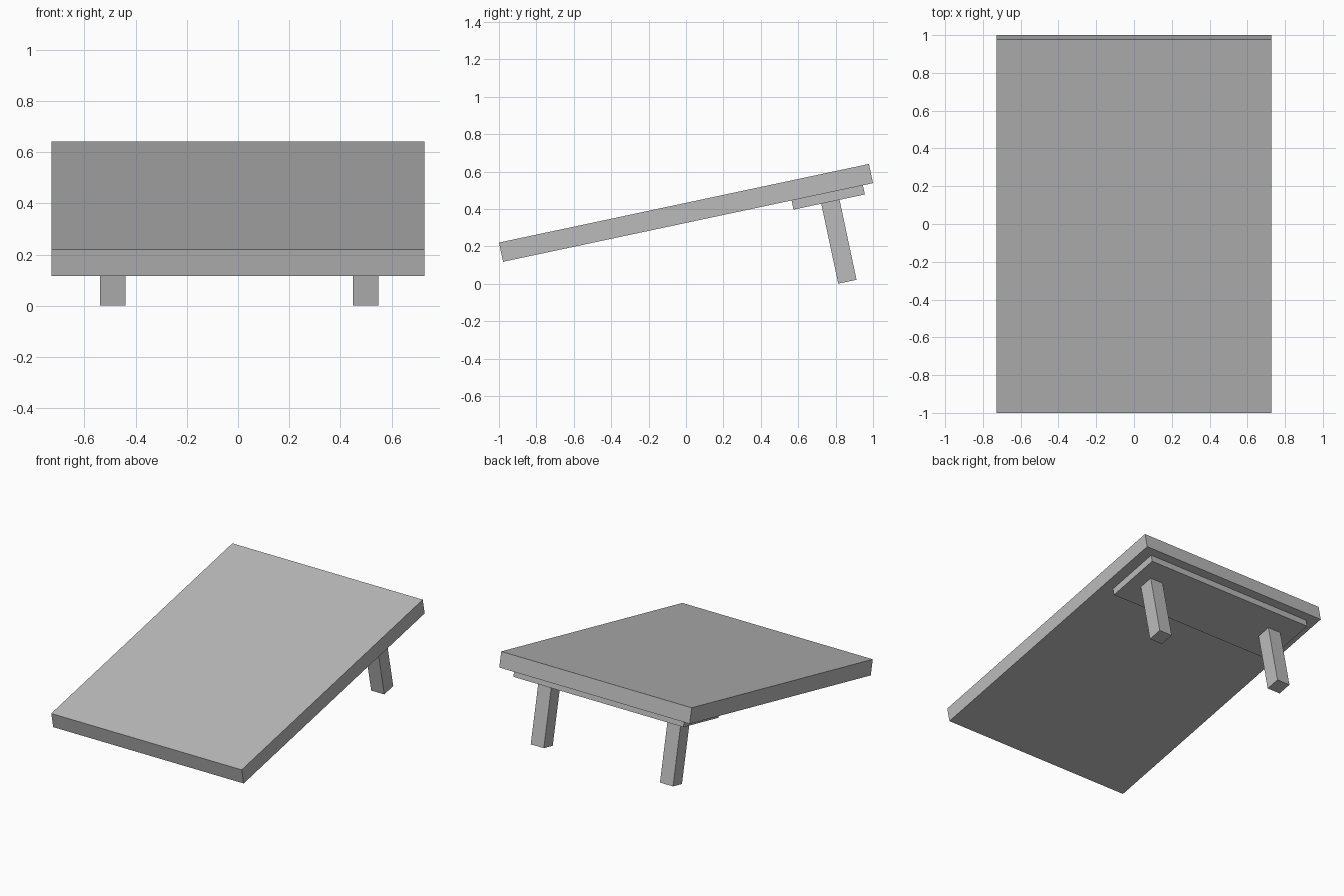
import bpy
from math import radians
from mathutils import Matrix

cube = bpy.data.objects.get("Cube")
if cube:
    bpy.data.objects.remove(cube, do_unlink=True)

GREY = (0.5, 0.5, 0.5, 1)
grey = bpy.data.materials.new("plain grey")
grey.use_nodes = True
grey.diffuse_color = GREY
grey.node_tree.nodes["Principled BSDF"].inputs["Base Color"].default_value = GREY

# Everything is laid out square to the board, then tilted about its centre
TILT = Matrix.Translation((0, 0, 0.379)) @ Matrix.Rotation(radians(12), 4, "X")


def box(name, size, centre):
    bpy.ops.mesh.primitive_cube_add(size=1)
    ob = bpy.context.object
    ob.name = name
    ob.data.transform(TILT @ Matrix.Translation(centre) @ Matrix.Diagonal((*size, 1)))
    ob.data.materials.append(grey)
    return ob


# Sloping board and the mounting plate under its raised end
box("board", (1.456, 2.022, 0.105), (0, 0, 0))
box("mounting_plate", (1.30, 0.39, 0.05), (0, 0.761, -0.0775))

# Two legs square to the board
top, bottom = -0.1, -0.5395
for name, x in (("right_leg", -0.489), ("left_leg", 0.499)):
    box(name, (0.1, 0.1, top - bottom), (x, 0.7675, (top + bottom) / 2))
